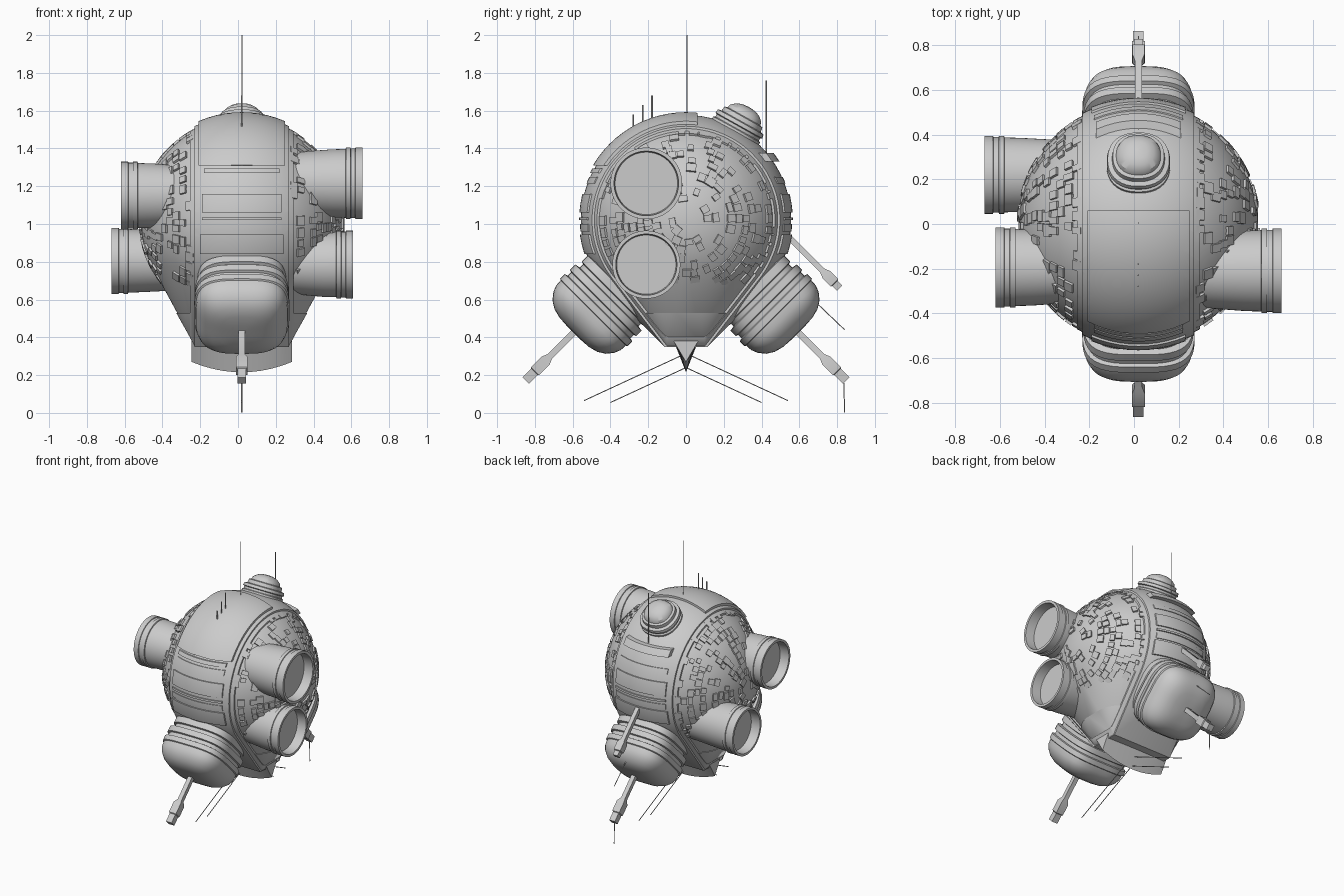
import bpy, bmesh, math, random
from mathutils import Vector, Matrix

if "Cube" in bpy.data.objects:
    bpy.data.objects.remove(bpy.data.objects["Cube"])

random.seed(4)
C = Vector((0.02, 0, 1.02))          # centre of the round hull
R = 0.535
S = math.sqrt(0.5)


def finish(name, bm, angle=30):
    bmesh.ops.recalc_face_normals(bm, faces=bm.faces)
    me = bpy.data.meshes.new(name)
    bm.to_mesh(me)
    bm.free()
    ob = bpy.data.objects.new(name, me)
    bpy.context.collection.objects.link(ob)
    bpy.ops.object.select_all(action='DESELECT')
    ob.select_set(True)
    bpy.context.view_layer.objects.active = ob
    bpy.ops.object.shade_smooth_by_angle(angle=math.radians(angle))
    return ob


def lathe(name, profile, origin, axis, segs=48, power=2):
    """Profile of (distance, radius) swept round an axis; power > 2 squares the section."""
    m = Matrix.Translation(origin) @ Vector(axis).to_track_quat('Z', 'X').to_matrix().to_4x4()
    bm = bmesh.new()
    rings = []
    for d, r in profile:
        ring = []
        for i in range(segs):
            t = 2 * math.pi * (i + 0.5) / segs
            c, s = math.cos(t), math.sin(t)
            k = r * (abs(c) ** power + abs(s) ** power) ** (-1 / power)
            ring.append(bm.verts.new(m @ Vector((k * c, k * s, d))))
        rings.append(ring)
    for a, b in zip(rings, rings[1:]):
        for i in range(segs):
            j = (i + 1) % segs
            bm.faces.new((a[i], a[j], b[j], b[i]))
    bm.faces.new(rings[0])
    bm.faces.new(rings[-1])
    return finish(name, bm)


def rod(name, p, q, r=0.003):
    p, q = Vector(p), Vector(q)
    return lathe(name, [(0, r), ((q - p).length, r)], p, q - p, 6)


def hull_slice(name, radius, planes=()):
    """Egg-shaped hull (sphere drawn down to the keel), trimmed by (point, outward normal) planes."""
    bm = bmesh.new()
    grow = radius - R
    for i in range(1, 40):
        th = math.pi * i / 40
        for j in range(80):
            ph = 2 * math.pi * j / 80
            bm.verts.new(C + radius * Vector((math.sin(th) * math.cos(ph),
                                              math.sin(th) * math.sin(ph), math.cos(th))))
    bm.verts.new(C + Vector((0, 0, radius)))
    for x in (-0.25, 0.25):
        for y in (-0.09 - grow, 0.09 + grow):
            bm.verts.new((C.x + x, y, 0.36 - grow * 0.5))
    bmesh.ops.convex_hull(bm, input=bm.verts[:])
    bmesh.ops.delete(bm, geom=[v for v in bm.verts if not v.link_faces], context='VERTS')
    for co, no in planes:
        res = bmesh.ops.bisect_plane(bm, geom=bm.verts[:] + bm.edges[:] + bm.faces[:],
                                     dist=1e-6, plane_co=co, plane_no=no, clear_outer=True)
        edges = [e for e in res['geom_cut'] if isinstance(e, bmesh.types.BMEdge)]
        if edges:
            bmesh.ops.edgeloop_fill(bm, edges=edges)
    return finish(name, bm, 25)


def sides(w):
    return [((C.x + w, 0, 0), (1, 0, 0)), ((C.x - w, 0, 0), (-1, 0, 0))]


# Main hull, central band and its edge trim
hull_slice("hull", R)
hull_slice("band_trim", 0.546, sides(0.275))
hull_slice("central_band", 0.557, sides(0.25))
hull_slice("lower_skirt", 0.543, [((0, 0, 0.53), (0, 0, 1))])
hull_slice("top_cover", 0.572, sides(0.228) + [((0, 0.06, 0), (0, 1, 0)), (C, (0, -0.28, -0.47))][:3]
           + [((0, 0, 1.31), (0, 0, -1))])

# Raised panels on the front and back of the band
panels = [(1.215, 1.25, 0.20, 0.562), (1.06, 1.16, 0.21, 0.566), (1.02, 1.035, 0.21, 0.566),
          (0.96, 1.0, 0.21, 0.562), (0.84, 0.945, 0.22, 0.567)]
for side, label in ((-1, "front"), (1, "back")):
    extra = [(1.27, 1.295, 0.2, 0.567)] if side < 0 else [(1.33, 1.375, 0.19, 0.585)]
    for z0, z1, w, rad in panels + extra:
        hull_slice(label + "_panel", rad, sides(w) + [((0, side * 0.2, 0), (0, -side, 0)),
                   ((0, 0, z1), (0, 0, 1)), ((0, 0, z0), (0, 0, -1))])

# Scattered square plates on both flanks
bm = bmesh.new()
for sx in (-1, 1):
    for ring in range(1, 13):
        th = math.radians(3 + 4.7 * ring)
        n = max(4, int(2 * math.pi * math.sin(th) * R / 0.056))
        for k in range(n):
            if random.random() > 0.5:
                continue
            ph = 2 * math.pi * (k + random.uniform(0, 0.3)) / n
            d = Vector((sx * math.cos(th), math.sin(th) * math.cos(ph), math.sin(th) * math.sin(ph)))
            if d.z < -0.62:
                continue
            around = Vector((0, -math.sin(ph), math.cos(ph)))
            rot = Matrix((around, d.cross(around), d)).transposed().to_4x4()
            size = (random.uniform(0.03, 0.055), random.uniform(0.03, 0.05), 0.03, 1)
            bmesh.ops.create_cube(bm, size=1, matrix=Matrix.Translation(C + d * (R - 0.004))
                                  @ rot @ Matrix.Diagonal(size))
finish("flank_plates", bm)

# Four open thruster tubes
for x, y, z, r in ((0.64, -0.21, 1.215, 0.19), (0.59, -0.21, 0.785, 0.18),
                   (-0.64, -0.195, 1.15, 0.18), (-0.69, 0.22, 0.805, 0.175)):
    e = abs(x)
    lathe("thruster_tube", [(0.15, r * .84), (0.30, r * .88), (e - .16, r * .95), (e - .09, r * .96),
          (e - .088, r), (e - .065, r), (e - .063, r * .97), (e - .04, r * .97), (e - .038, r),
          (e, r), (e, r * .9), (e - .07, r * .87), (e - .07, 0.001)],
          (C.x, y, z), (math.copysign(1, x), 0, 0), 56)

# Rounded-square gun pods, front and back, each with a gun
pod = [(.38, .20), (.49, .205), (.50, .235), (.545, .235), (.55, .22), (.575, .22), (.58, .248),
       (.62, .248), (.625, .235), (.65, .235), (.655, .252), (.69, .252), (.695, .244), (.73, .242),
       (.765, .228), (.80, .20), (.825, .16), (.838, .11), (.842, .05), (.843, .001)]
gun = [(0, .017), (.22, .017), (.25, .03), (.33, .03), (.335, .024), (.40, .024)]
for sy, label in ((-1, "front"), (1, "back")):
    axis = Vector((0, sy * S, -S))
    lathe(label + "_pod", pod, C, axis, 64, 3.4)
    lathe(label + "_gun", gun, C + axis * 0.8, axis, 4, 40)

# Extra gun and needles at the back
down = Vector((0, S, -S))
lathe("upper_back_gun", [(0, .016), (.3, .016), (.33, .028), (.39, .028), (.395, .02), (.43, .02)],
      (C.x, .51, .965), down, 4, 40)
rod("gun_needle", C + down * 1.18, (C.x, .84, .003))
rod("pod_needle", (C.x, .62, .65), (C.x, .84, .44))

# Wedge keel with a bowed lower edge
bm = bmesh.new()
stations = []
for i in range(17):
    u = -1 + i / 8
    x = C.x + 0.265 * u
    stations.append([bm.verts.new(p) for p in ((x, -.065, .38), (x, .065, .38),
                                               (x, 0.0, .215 + .055 * u * u))])
for a, b in zip(stations, stations[1:]):
    for k in range(3):
        bm.faces.new((a[k], a[(k + 1) % 3], b[(k + 1) % 3], b[k]))
bm.faces.new(stations[0])
bm.faces.new(stations[-1])
finish("keel", bm)

# Whiskers under the keel
for s in (-1, 1):
    rod("long_whisker", (C.x, 0, .315), (C.x, s * .54, .065))
    rod("short_whisker", (C.x, 0, .24), (C.x, s * .40, .055))

# Tilted sensor dome on top
lathe("sensor_dome", [(.46, .12), (.505, .125), (.52, .142), (.55, .142), (.555, .132), (.57, .132),
      (.575, .142), (.595, .138), (.60, .118), (.625, .115), (.63, .10), (.65, .093), (.67, .07),
      (.682, .04), (.686, .001)], C, (0, .487, .873), 40, 2.3)

# Antennas
for y, z0, z1, r in ((.005, 1.5, 2.0, .003), (.425, 1.3, 1.76, .003), (-.28, 1.4, 1.58, .004),
                     (-.23, 1.45, 1.63, .004), (-.18, 1.5, 1.68, .004)):
    rod("antenna", (C.x, y, z0), (C.x, y, z1), r)
